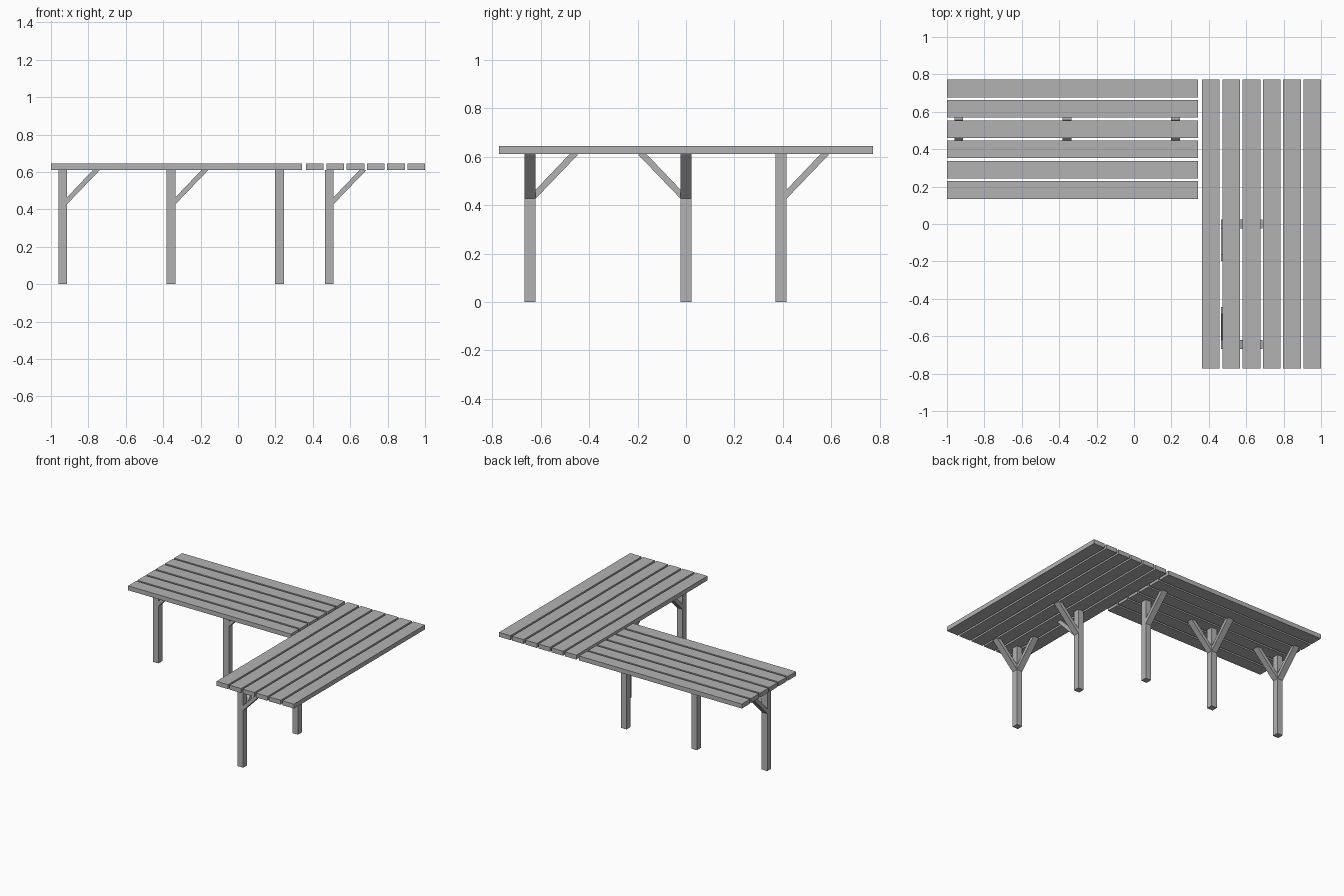
import bpy
import bmesh
from math import pi
from mathutils import Matrix, Vector

cube = bpy.data.objects.get("Cube")
if cube:
    bpy.data.objects.remove(cube, do_unlink=True)

# One plain grey for the whole table
GREY = (0.45, 0.45, 0.45, 1)
grey = bpy.data.materials.new("plain_grey")
grey.use_nodes = True
grey.diffuse_color = GREY
grey.node_tree.nodes["Principled BSDF"].inputs["Base Color"].default_value = GREY

TOP, UNDER = 0.645, 0.612
POST = 0.046
PITCH, PLANK = 0.1084, 0.0945


def add_object(name, bm):
    bmesh.ops.recalc_face_normals(bm, faces=bm.faces)
    mesh = bpy.data.meshes.new(name)
    bm.to_mesh(mesh)
    bm.free()
    mesh.materials.append(grey)
    obj = bpy.data.objects.new(name, mesh)
    bpy.context.collection.objects.link(obj)
    return obj


def box(name, low, high):
    low, high = Vector(low), Vector(high)
    bm = bmesh.new()
    bmesh.ops.create_cube(bm, size=1)
    bmesh.ops.scale(bm, vec=high - low, verts=bm.verts)
    bmesh.ops.translate(bm, vec=(low + high) / 2, verts=bm.verts)
    return add_object(name, bm)


def brace(name, x, y, angle):
    """Slanted strut leaving a post face in the direction of angle."""
    h = POST / 2
    outline = [(h, 0.427), (h + 0.176, 0.61), (h + 0.139, 0.61), (h, 0.464)]
    bm = bmesh.new()
    face = bm.faces.new([bm.verts.new((r, -h, z)) for r, z in outline])
    side = bmesh.ops.extrude_face_region(bm, geom=[face])["geom"]
    moved = [v for v in side if isinstance(v, bmesh.types.BMVert)]
    bmesh.ops.translate(bm, vec=(0, POST, 0), verts=moved)
    obj = add_object(name, bm)
    obj.matrix_world = Matrix.Translation((x, y, 0)) @ Matrix.Rotation(angle, 4, "Z")


# Two plank tops that meet in an L
for i in range(6):
    y = 0.182 + i * PITCH
    box(f"long_wing_plank_{i + 1}", (-1, y - PLANK / 2, UNDER), (0.342, y + PLANK / 2, TOP))
    x = 0.411 + i * PITCH
    box(f"side_wing_plank_{i + 1}", (x - PLANK / 2, -0.772, UNDER), (x + PLANK / 2, 0.772, TOP))

# Posts, each with the directions of its braces
EAST, NORTH, SOUTH = 0, pi / 2, -pi / 2
posts = {
    "outer": (-0.938, 0.393, (EAST, NORTH)),
    "middle": (-0.358, 0.393, (EAST, NORTH)),
    "corner": (0.222, 0.393, (NORTH,)),
    "side_back": (0.487, 0, (EAST, SOUTH)),
    "side_front": (0.487, -0.644, (EAST, NORTH)),
}
for name, (x, y, directions) in posts.items():
    h = POST / 2
    box(name + "_post", (x - h, y - h, 0), (x + h, y + h, UNDER))
    for n, angle in enumerate(directions):
        brace(f"{name}_brace_{n + 1}", x, y, angle)
